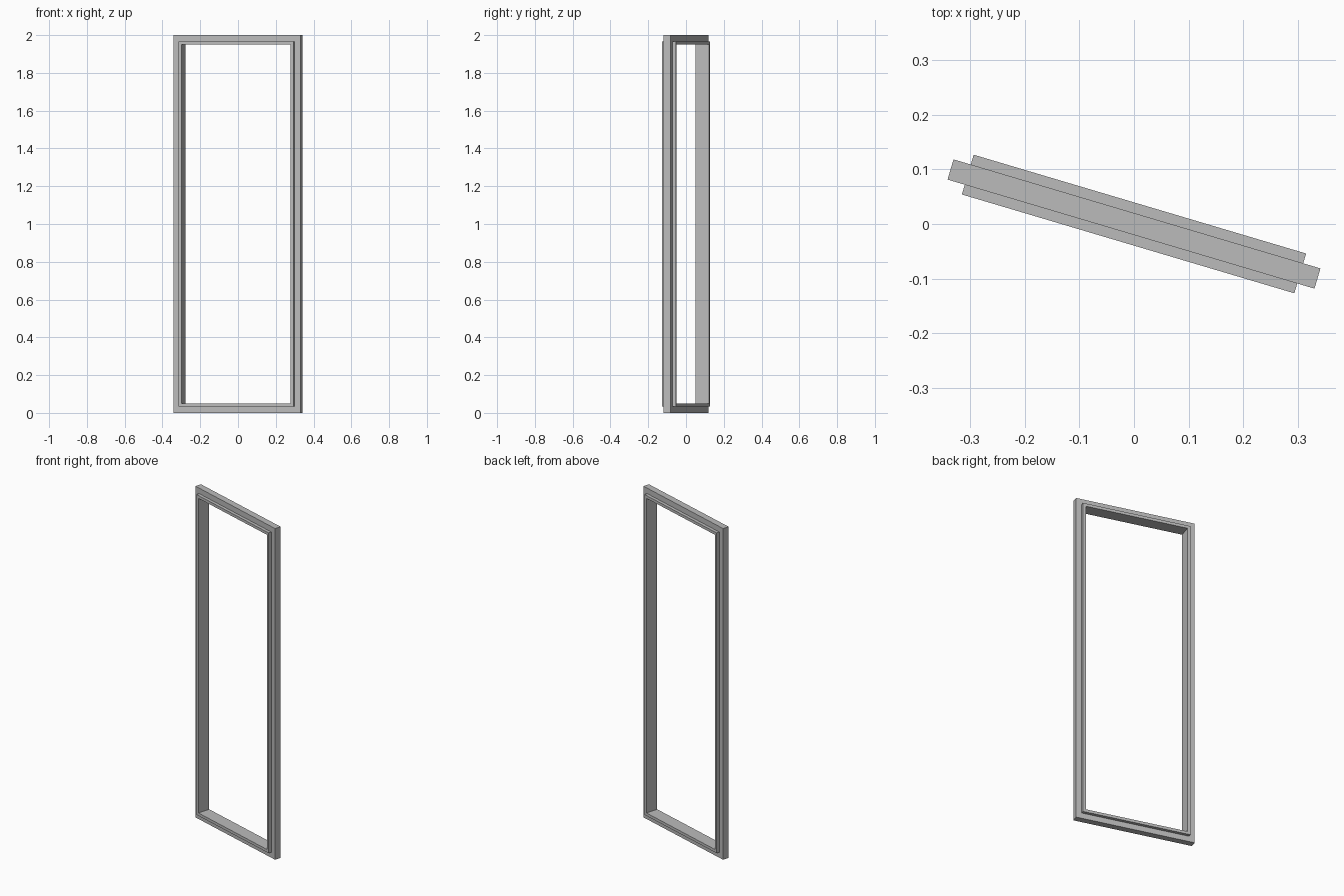
import bpy, bmesh, math
from mathutils import Matrix

cube = bpy.data.objects.get("Cube")
if cube:
    bpy.data.objects.remove(cube, do_unlink=True)

WIDTH, HEIGHT = 0.702, 2.0
ANGLE = math.radians(-16.55)
CASING = 0.0193      # half depth of the outer casing
LINING = 0.038       # half depth of the raised inner lining
STEP, OPENING = 0.033, 0.05   # insets from the outer edge

grey = bpy.data.materials.new("frame grey")
grey.use_nodes = True
colour = (0.5, 0.5, 0.5, 1)
grey.diffuse_color = colour
grey.node_tree.nodes["Principled BSDF"].inputs["Base Color"].default_value = colour

# Stepped cross-section: (inset from the outer edge, depth)
profile = [(0, -CASING), (STEP, -CASING), (STEP, -LINING), (OPENING, -LINING),
           (OPENING, LINING), (STEP, LINING), (STEP, CASING), (0, CASING)]

# Sweep the section round a rectangle with mitred corners
bm = bmesh.new()
rings = []
for inset, depth in profile:
    x, z = WIDTH / 2 - inset, HEIGHT / 2 - inset
    rings.append([bm.verts.new((sx * x, depth, HEIGHT / 2 + sz * z))
                  for sx, sz in ((-1, -1), (1, -1), (1, 1), (-1, 1))])
for i, ring in enumerate(rings):
    following = rings[(i + 1) % len(rings)]
    for j in range(4):
        k = (j + 1) % 4
        bm.faces.new((ring[j], ring[k], following[k], following[j]))
bmesh.ops.recalc_face_normals(bm, faces=bm.faces)
bm.transform(Matrix.Rotation(ANGLE, 4, "Z"))

mesh = bpy.data.meshes.new("door_frame")
bm.to_mesh(mesh)
bm.free()
mesh.materials.append(grey)
frame = bpy.data.objects.new("door_frame", mesh)
bpy.context.collection.objects.link(frame)
